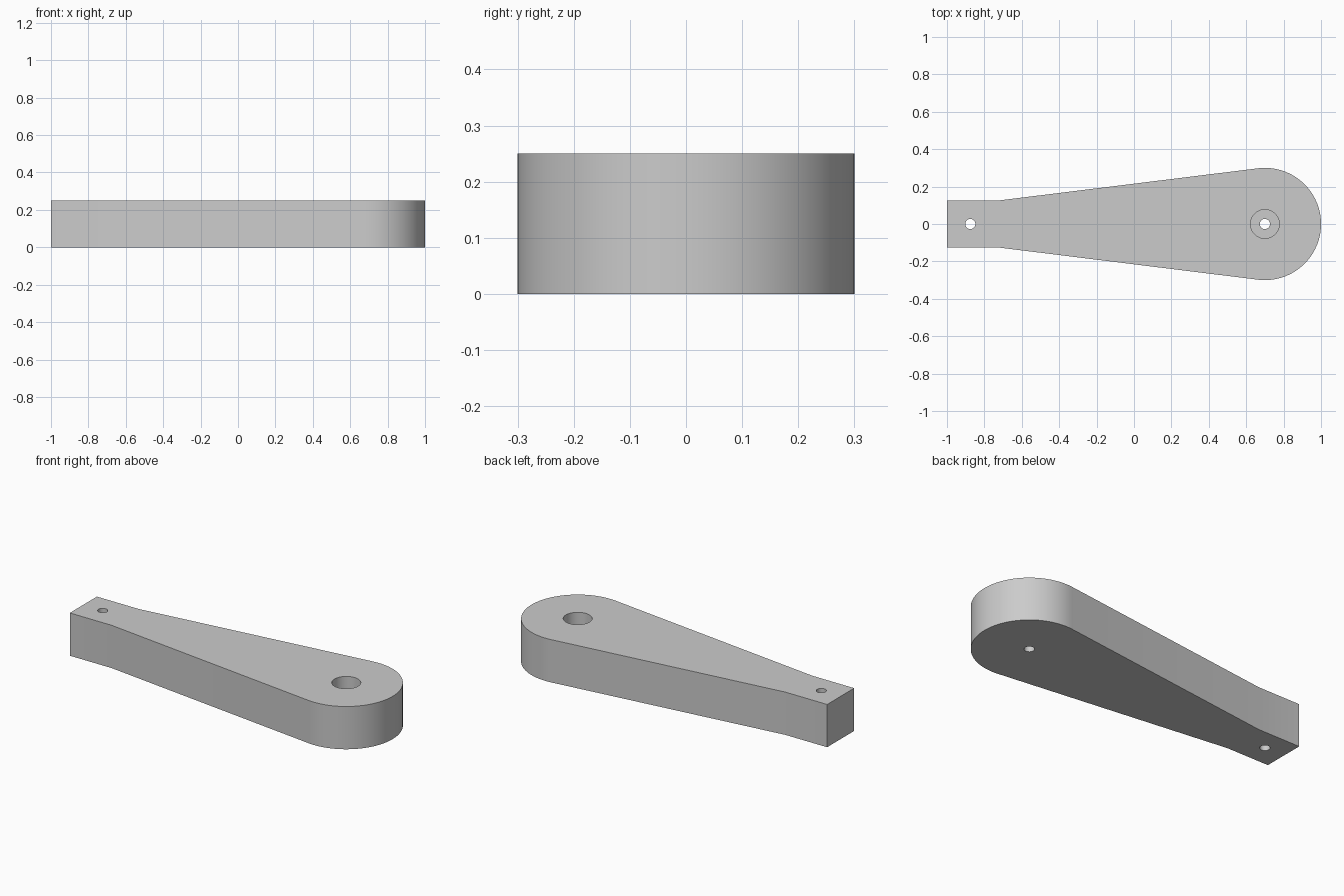
import bpy, bmesh
from math import acos, atan2, cos, sin, hypot, pi

old = bpy.data.objects.get("Cube")
if old:
    bpy.data.objects.remove(old, do_unlink=True)

HEIGHT = 0.25
ROUND_X, ROUND_R = 0.7, 0.3        # wide rounded end
NECK_X, NECK_W = -0.73, 0.125      # where the narrow end starts to flare
BORE_FLOOR = 0.1

grey = bpy.data.materials.new("plain grey")
grey.use_nodes = True
colour = (0.6, 0.6, 0.6, 1)
grey.diffuse_color = colour
grey.node_tree.nodes["Principled BSDF"].inputs["Base Color"].default_value = colour


def prism(name, outline, z0, z1):
    """Extrude a closed outline from z0 to z1."""
    bm = bmesh.new()
    face = bm.faces.new([bm.verts.new((x, y, z0)) for x, y in outline])
    top = bmesh.ops.extrude_face_region(bm, geom=[face])["geom"]
    verts = [v for v in top if isinstance(v, bmesh.types.BMVert)]
    bmesh.ops.translate(bm, verts=verts, vec=(0, 0, z1 - z0))
    bmesh.ops.recalc_face_normals(bm, faces=bm.faces)
    mesh = bpy.data.meshes.new(name)
    bm.to_mesh(mesh)
    bm.free()
    mesh.materials.append(grey)
    obj = bpy.data.objects.new(name, mesh)
    bpy.context.collection.objects.link(obj)
    return obj


def arc(cx, radius, start, end, steps):
    angles = [start + (end - start) * i / steps for i in range(steps + 1)]
    return [(cx + radius * cos(a), radius * sin(a)) for a in angles]


# Lever body: straight neck, flaring tangentially into the round end
dx = NECK_X - ROUND_X
tangent = atan2(NECK_W, dx) - acos(ROUND_R / hypot(dx, NECK_W))
outline = [(NECK_X, NECK_W), (-1, NECK_W), (-1, -NECK_W), (NECK_X, -NECK_W)]
outline += arc(ROUND_X, ROUND_R, -tangent, tangent, 64)
body = prism("lever_body", outline, 0, HEIGHT)

# Pin hole, pivot hole and the counterbore above the pivot hole
holes = [("pin_hole", -0.875, 0.027, -0.1),
         ("pivot_hole", ROUND_X, 0.027, -0.1),
         ("pivot_counterbore", ROUND_X, 0.077, BORE_FLOOR)]
bpy.context.view_layer.objects.active = body
for name, x, radius, floor in holes:
    cutter = prism(name + "_cutter", arc(x, radius, 0, 2 * pi, 48)[:-1], floor, HEIGHT + 0.1)
    cutter.hide_render = True
    cut = body.modifiers.new(name, "BOOLEAN")
    cut.operation = "DIFFERENCE"
    cut.solver = "EXACT"
    cut.object = cutter
    bpy.ops.object.modifier_apply(modifier=cut.name)
    bpy.data.objects.remove(cutter, do_unlink=True)

# Smooth the curved walls, keep the rims sharp
bpy.ops.object.select_all(action="DESELECT")
body.select_set(True)
bpy.ops.object.shade_smooth_by_angle(angle=pi / 6)
